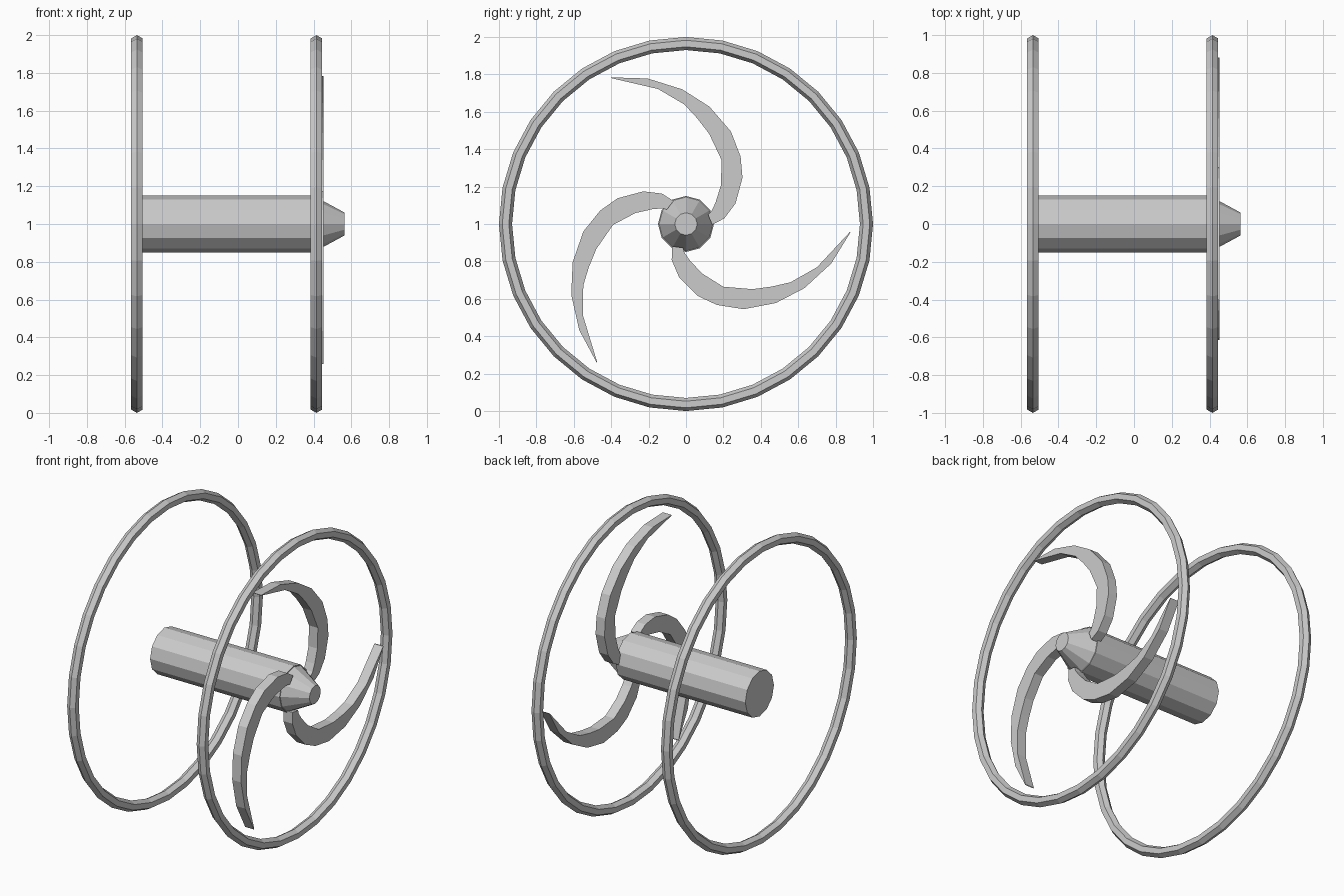
import bpy, bmesh, math

if "Cube" in bpy.data.objects:
    bpy.data.objects.remove(bpy.data.objects["Cube"])

CZ = 1.0  # height of the axle line

metal = bpy.data.materials.new("plain_grey")
metal.diffuse_color = (0.6, 0.6, 0.6, 1)
metal.use_nodes = True
metal.node_tree.nodes["Principled BSDF"].inputs["Base Color"].default_value = metal.diffuse_color


def finish(name, bm):
    bmesh.ops.recalc_face_normals(bm, faces=bm.faces)
    mesh = bpy.data.meshes.new(name)
    bm.to_mesh(mesh)
    bm.free()
    mesh.materials.append(metal)
    ob = bpy.data.objects.new(name, mesh)
    ob.location.z = CZ
    bpy.context.collection.objects.link(ob)
    return ob


def lathe(name, profile, sides, ring=False):
    """Turn (x, radius) points around the x axis; ring closes the profile."""
    bm = bmesh.new()
    loops = []
    for x, r in profile:
        loops.append([bm.verts.new((x, r * math.cos(math.tau * i / sides),
                                    r * math.sin(math.tau * i / sides)))
                      for i in range(sides)])
    pairs = list(zip(loops, loops[1:]))
    if ring:
        pairs.append((loops[-1], loops[0]))
    for a, b in pairs:
        for i in range(sides):
            j = (i + 1) % sides
            bm.faces.new((a[i], a[j], b[j], b[i]))
    if not ring:
        bm.faces.new(loops[0])
        bm.faces.new(loops[-1])
    return finish(name, bm)


# Two hoops with a hexagonal section
for name, cx in (("left_hoop", -0.535), ("right_hoop", 0.415)):
    section = [(cx + 0.035 * math.sin(math.pi * k / 3),
                0.965 + 0.035 * math.cos(math.pi * k / 3)) for k in range(6)]
    lathe(name, section, 32, ring=True)

# Axle and its tapered end cap
lathe("axle", [(-0.54, 0.15), (0.41, 0.15)], 12)
lathe("axle_cap", [(0.405, 0.147), (0.565, 0.06)], 12)

# Three curved spokes: matched outer and inner edge points (y, z), hub to tip
outer = [(0.14, -0.004), (0.205, 0.03), (0.265, 0.11), (0.302, 0.247), (0.292, 0.36),
         (0.24, 0.495), (0.126, 0.627), (-0.02, 0.72), (-0.205, 0.778), (-0.403, 0.784)]
inner = [(0.118, 0.05), (0.137, 0.07), (0.158, 0.115), (0.186, 0.205), (0.191, 0.34),
         (0.124, 0.482), (0.06, 0.565), (-0.01, 0.64), (-0.15, 0.722), (-0.40, 0.780)]
X0, X1 = 0.387, 0.452

for n in range(3):
    bm = bmesh.new()
    c, s = math.cos(n * math.tau / 3), math.sin(n * math.tau / 3)
    rows = []
    for o, i in zip(outer, inner):
        rows.append([bm.verts.new((x, y * c - z * s, y * s + z * c))
                     for x, (y, z) in ((X0, o), (X1, o), (X1, i), (X0, i))])
    for a, b in zip(rows, rows[1:]):
        for k in range(4):
            m = (k + 1) % 4
            bm.faces.new((a[k], a[m], b[m], b[k]))
    bm.faces.new(rows[0])
    bm.faces.new(rows[-1])
    finish("curved_spoke_%d" % (n + 1), bm)
